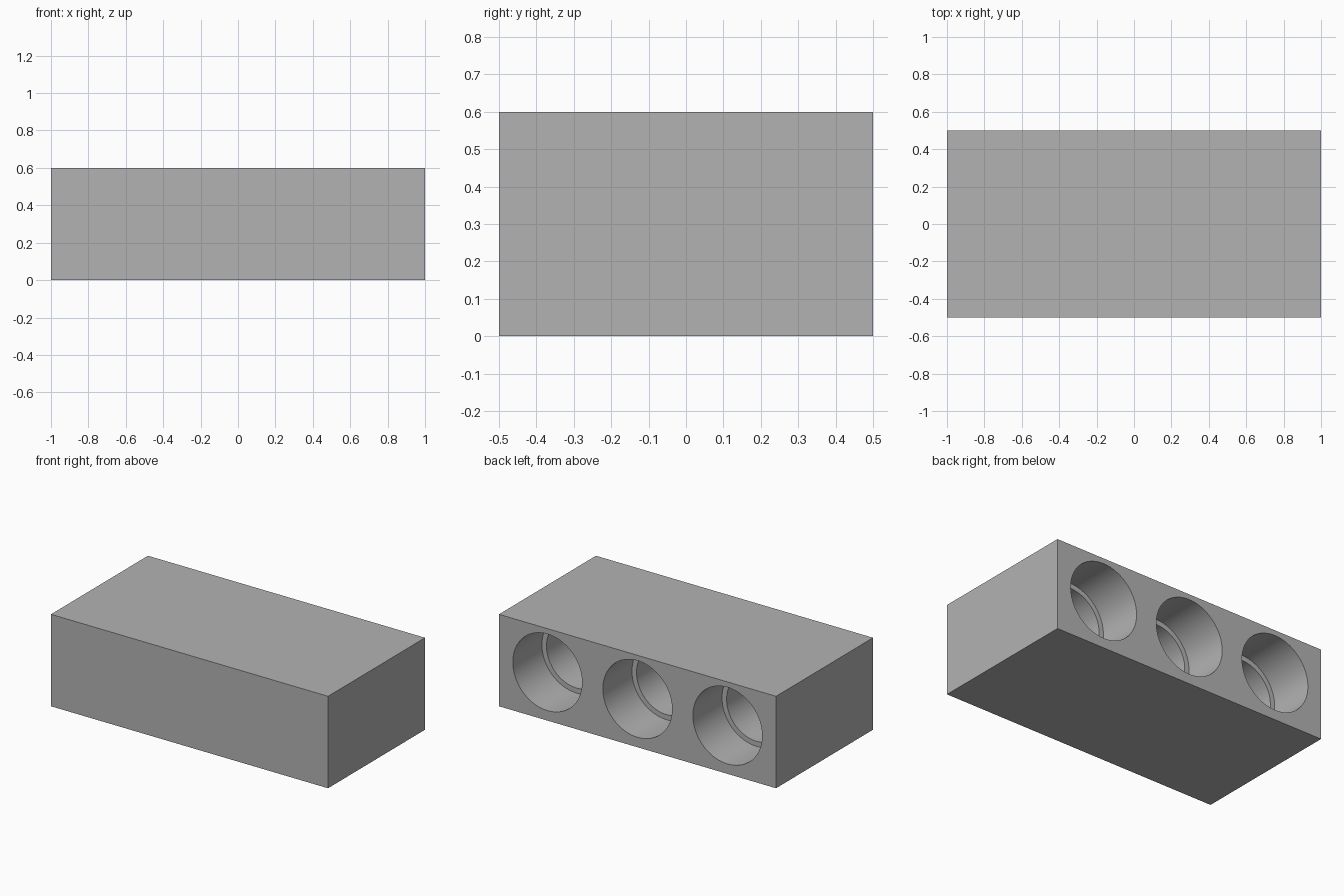
import bpy
import bmesh
import math
from mathutils import Matrix, Vector

WIDTH, DEPTH, HEIGHT = 2.0, 1.0, 0.6
HOLE_SPACING, HOLE_Z = 0.65, 0.315
MOUTH_RADIUS, BORE_RADIUS = 0.25, 0.217
SHOULDER_DEPTH, FLOOR_DEPTH = 0.3, 0.85
SEGMENTS = 96

if "Cube" in bpy.data.objects:
    bpy.data.objects.remove(bpy.data.objects["Cube"], do_unlink=True)


def make_material(name, colour):
    mat = bpy.data.materials.new(name)
    mat.use_nodes = True
    mat.diffuse_color = colour
    mat.node_tree.nodes["Principled BSDF"].inputs["Base Color"].default_value = colour
    return mat


def make_object(name, bm, mat):
    mesh = bpy.data.meshes.new(name)
    bmesh.ops.recalc_face_normals(bm, faces=bm.faces)
    bm.to_mesh(mesh)
    bm.free()
    obj = bpy.data.objects.new(name, mesh)
    obj.data.materials.append(mat)
    bpy.context.collection.objects.link(obj)
    return obj


def add_stepped_bore(bm, x):
    """Revolve a stepped profile about an axis running in from the back face."""
    back = DEPTH / 2
    profile = [(0, back + 0.1), (MOUTH_RADIUS, back + 0.1),
               (MOUTH_RADIUS, back - SHOULDER_DEPTH),
               (BORE_RADIUS, back - SHOULDER_DEPTH),
               (BORE_RADIUS, back - FLOOR_DEPTH), (0, back - FLOOR_DEPTH)]
    rings = []
    for radius, y in profile[1:-1]:
        ring = []
        for i in range(SEGMENTS):
            a = 2 * math.pi * i / SEGMENTS
            ring.append(bm.verts.new((x + radius * math.cos(a), y,
                                      HOLE_Z + radius * math.sin(a))))
        rings.append(ring)
    for r0, r1 in zip(rings, rings[1:]):
        for i in range(SEGMENTS):
            j = (i + 1) % SEGMENTS
            bm.faces.new((r0[i], r0[j], r1[j], r1[i]))
    bm.faces.new(rings[0])
    bm.faces.new(rings[-1])


grey = make_material("plain grey", (0.45, 0.45, 0.45, 1))

# Solid block
bm = bmesh.new()
bmesh.ops.create_cube(bm, size=1, matrix=Matrix.Translation(Vector((0, 0, HEIGHT / 2)))
                      @ Matrix.Diagonal((WIDTH, DEPTH, HEIGHT, 1)))
block = make_object("block", bm, grey)

# Three stepped holes sunk into the back
bm = bmesh.new()
for k in (-1, 0, 1):
    add_stepped_bore(bm, k * HOLE_SPACING)
cutter = make_object("hole_cutter", bm, grey)
cutter.hide_render = True

cut = block.modifiers.new("holes", 'BOOLEAN')
cut.operation = 'DIFFERENCE'
cut.solver = 'EXACT'
cut.object = cutter

bpy.ops.object.select_all(action='DESELECT')
block.select_set(True)
bpy.context.view_layer.objects.active = block
bpy.ops.object.modifier_apply(modifier=cut.name)
bpy.data.objects.remove(cutter, do_unlink=True)

# Smooth bore walls, crisp rims
bpy.ops.object.shade_smooth_by_angle(angle=math.radians(30))
